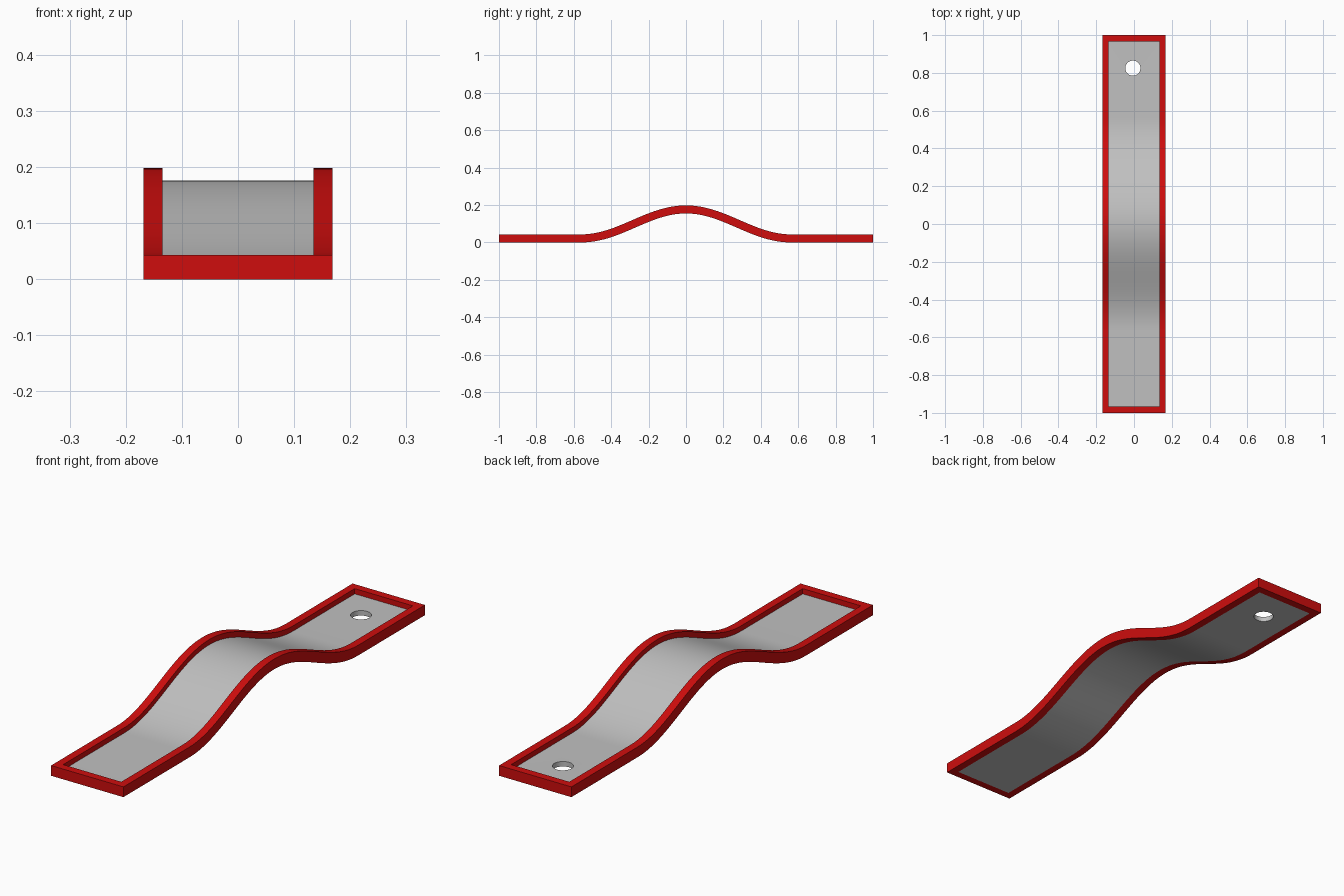
import bpy
import bmesh
import math

cube = bpy.data.objects.get("Cube")
if cube:
    bpy.data.objects.remove(cube, do_unlink=True)

HALF_LEN, HALF_WIDTH = 1.0, 0.168
RIM = 0.033
RIM_HEIGHT, PANEL_HEIGHT = 0.043, 0.021
ARCH, REACH = 0.155, 0.56
STEPS = 48


def material(name, rgb):
    mat = bpy.data.materials.new(name)
    mat.use_nodes = True
    colour = (*rgb, 1)
    mat.diffuse_color = colour
    mat.node_tree.nodes["Principled BSDF"].inputs["Base Color"].default_value = colour
    return mat


def bend(y, t):
    """Place a point at height t above the underside of the arched strip."""
    rise = slope = 0
    if abs(y) < REACH:
        a = math.pi * y / REACH
        rise = ARCH * (1 + math.cos(a)) / 2
        slope = -ARCH * math.pi / REACH * math.sin(a) / 2
    # Offset square to the centre line so the thickness stays even
    mid, n = RIM_HEIGHT / 2, math.hypot(1, slope)
    return y - slope / n * (t - mid), mid + rise + (t - mid) / n


def strip(name, xs, ys, keep, height, mat):
    """Solid strip made of the kept plan cells, thickened and then arched."""
    bm = bmesh.new()
    grid = [[bm.verts.new((x, y, 0)) for x in xs] for y in ys]
    for j in range(len(ys) - 1):
        for i in range(len(xs) - 1):
            if keep(i, j):
                bm.faces.new((grid[j][i], grid[j][i + 1],
                              grid[j + 1][i + 1], grid[j + 1][i]))
    ext = bmesh.ops.extrude_face_region(bm, geom=bm.faces[:], use_keep_orig=True)
    for v in ext["geom"]:
        if isinstance(v, bmesh.types.BMVert):
            v.co.z = height
    bmesh.ops.recalc_face_normals(bm, faces=bm.faces[:])
    for v in bm.verts:
        v.co.y, v.co.z = bend(v.co.y, v.co.z)
    mesh = bpy.data.meshes.new(name)
    bm.to_mesh(mesh)
    bm.free()
    mesh.materials.append(mat)
    obj = bpy.data.objects.new(name, mesh)
    bpy.context.collection.objects.link(obj)
    return obj


def activate(obj):
    bpy.ops.object.select_all(action="DESELECT")
    obj.select_set(True)
    bpy.context.view_layer.objects.active = obj


red = material("red", (0.62, 0.004, 0.004))
grey = material("light grey", (0.53, 0.53, 0.53))

inner_x, inner_y = HALF_WIDTH - RIM, HALF_LEN - RIM
arch_ys = [REACH * (2 * k / STEPS - 1) for k in range(STEPS + 1)]
panel_ys = [-inner_y, *arch_ys, inner_y]
rim_ys = [-HALF_LEN, *panel_ys, HALF_LEN]

# Raised border running round the whole strip
rim = strip("rim", [-HALF_WIDTH, -inner_x, inner_x, HALF_WIDTH], rim_ys,
            lambda i, j: i != 1 or j in (0, len(rim_ys) - 2), RIM_HEIGHT, red)

# Recessed panel inside the border
panel = strip("panel", [-inner_x, inner_x], panel_ys,
              lambda i, j: True, PANEL_HEIGHT, grey)

# Round hole near the back end
bpy.ops.mesh.primitive_cylinder_add(vertices=48, radius=0.04, depth=0.2,
                                    location=(-0.006, 0.825, 0))
cutter = bpy.context.object
cutter.name = "hole_cutter"
cutter.hide_render = True
cutter.data.materials.append(grey)
cut = panel.modifiers.new("hole", "BOOLEAN")
cut.operation = "DIFFERENCE"
cut.object = cutter
activate(panel)
bpy.ops.object.modifier_apply(modifier=cut.name)
bpy.data.objects.remove(cutter, do_unlink=True)

for obj in (rim, panel):
    activate(obj)
    bpy.ops.object.shade_smooth_by_angle(angle=math.radians(30))
